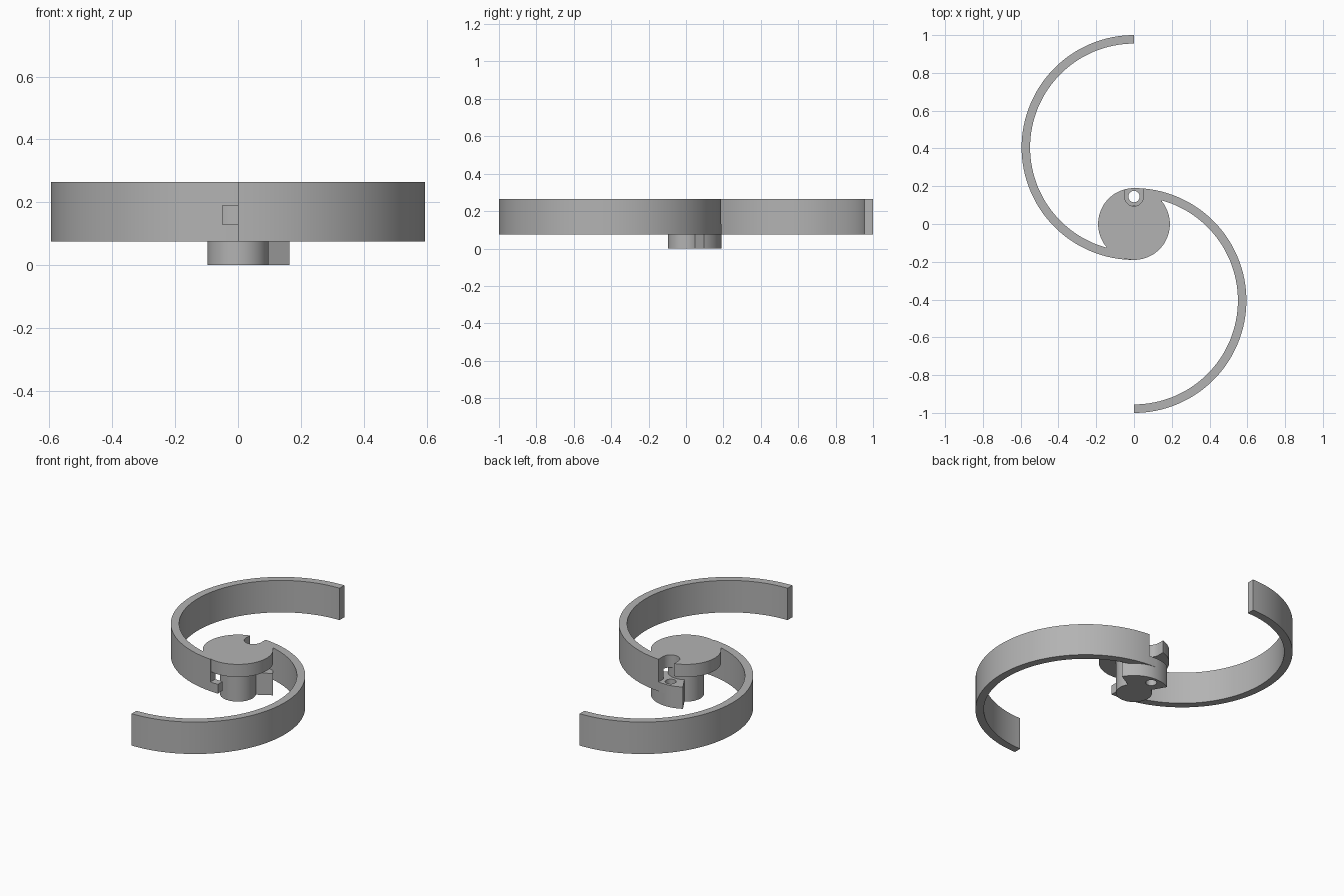
import bpy, bmesh
from math import radians, cos, sin, pi

cube = bpy.data.objects.get("Cube")
if cube:
    bpy.data.objects.remove(cube, do_unlink=True)

grey = bpy.data.materials.new("plain_grey")
grey.use_nodes = True
colour = (0.45, 0.45, 0.45, 1)
grey.diffuse_color = colour
grey.node_tree.nodes["Principled BSDF"].inputs["Base Color"].default_value = colour

TOP, FLOOR, DISC_Z, ARM_Z = 0.265, 0.13, 0.19, 0.075
R_DISC, R_HUB = 0.19, 0.097
HOLE_Y = 0.145


def arc(cx, cy, r, start, end, steps):
    """Points along an arc, angles in degrees."""
    angles = [radians(start + (end - start) * i / steps) for i in range(steps + 1)]
    return [(cx + r * cos(a), cy + r * sin(a)) for a in angles]


def prism(name, outline, z0, z1):
    """Extrude a counter-clockwise outline from z0 to z1."""
    bm = bmesh.new()
    face = bm.faces.new([bm.verts.new((x, y, z0)) for x, y in outline])
    side = bmesh.ops.extrude_face_region(bm, geom=[face])["geom"]
    moved = [v for v in side if isinstance(v, bmesh.types.BMVert)]
    bmesh.ops.translate(bm, vec=(0, 0, z1 - z0), verts=moved)
    bmesh.ops.recalc_face_normals(bm, faces=bm.faces)
    mesh = bpy.data.meshes.new(name)
    bm.to_mesh(mesh)
    bm.free()
    mesh.materials.append(grey)
    obj = bpy.data.objects.new(name, mesh)
    bpy.context.collection.objects.link(obj)
    return obj


def circle(x, y, r, steps):
    return arc(x, y, r, 0, 360, steps)[:-1]


def cut(obj, cutter):
    """Subtract the cutter and keep the resulting mesh."""
    mod = obj.modifiers.new("cut", "BOOLEAN")
    mod.operation = "DIFFERENCE"
    mod.solver = "EXACT"
    mod.object = cutter
    bpy.context.view_layer.update()
    graph = bpy.context.evaluated_depsgraph_get()
    mesh = bpy.data.meshes.new_from_object(obj.evaluated_get(graph))
    obj.modifiers.clear()
    obj.data = mesh


# Curved spring arms, one the half-turn copy of the other
arm_outline = arc(0, 0.405, 0.595, 90, 270, 64) + arc(0, 0.405, 0.55, 270, 90, 64)
left_outline = [(-x, -y) for x, y in arm_outline]
right_arm = prism("right_spring_arm", arm_outline, ARM_Z, TOP)
left_arm = prism("left_spring_arm", left_outline, ARM_Z, TOP)

# Round top disc, central hub and the quarter-turn stop below
disc = prism("top_disc", circle(0, 0, R_DISC, 96), DISC_Z, TOP)
hub = prism("hub", circle(0, 0, R_HUB, 64), 0, DISC_Z + 0.01)
stop_outline = arc(0, 0, R_DISC, 30, 120, 28) + arc(0, 0, 0.08, 120, 30, 14)
stop = prism("quarter_stop", stop_outline, 0, FLOOR)

# Rounded slots and the pin hole
slot = arc(0, HOLE_Y, 0.05, 180, 360, 24) + [(0.05, 0.3), (-0.05, 0.3)]
back_slot = prism("back_slot_cutter", slot, FLOOR, 0.4)
front_slot = prism("front_slot_cutter", [(-x, -y) for x, y in slot], FLOOR, 0.4)
pin_hole = prism("pin_hole_cutter", circle(0, HOLE_Y, 0.03, 32), -0.1, 0.4)

cut(disc, back_slot)
cut(left_arm, back_slot)
cut(left_arm, pin_hole)
cut(stop, pin_hole)
cut(right_arm, front_slot)
for cutter in (back_slot, front_slot, pin_hole):
    bpy.data.objects.remove(cutter, do_unlink=True)

# Smooth curved walls, sharp rims
for obj in (right_arm, left_arm, disc, hub, stop):
    bpy.ops.object.select_all(action="DESELECT")
    obj.select_set(True)
    bpy.context.view_layer.objects.active = obj
    bpy.ops.object.shade_smooth_by_angle(angle=radians(30))
